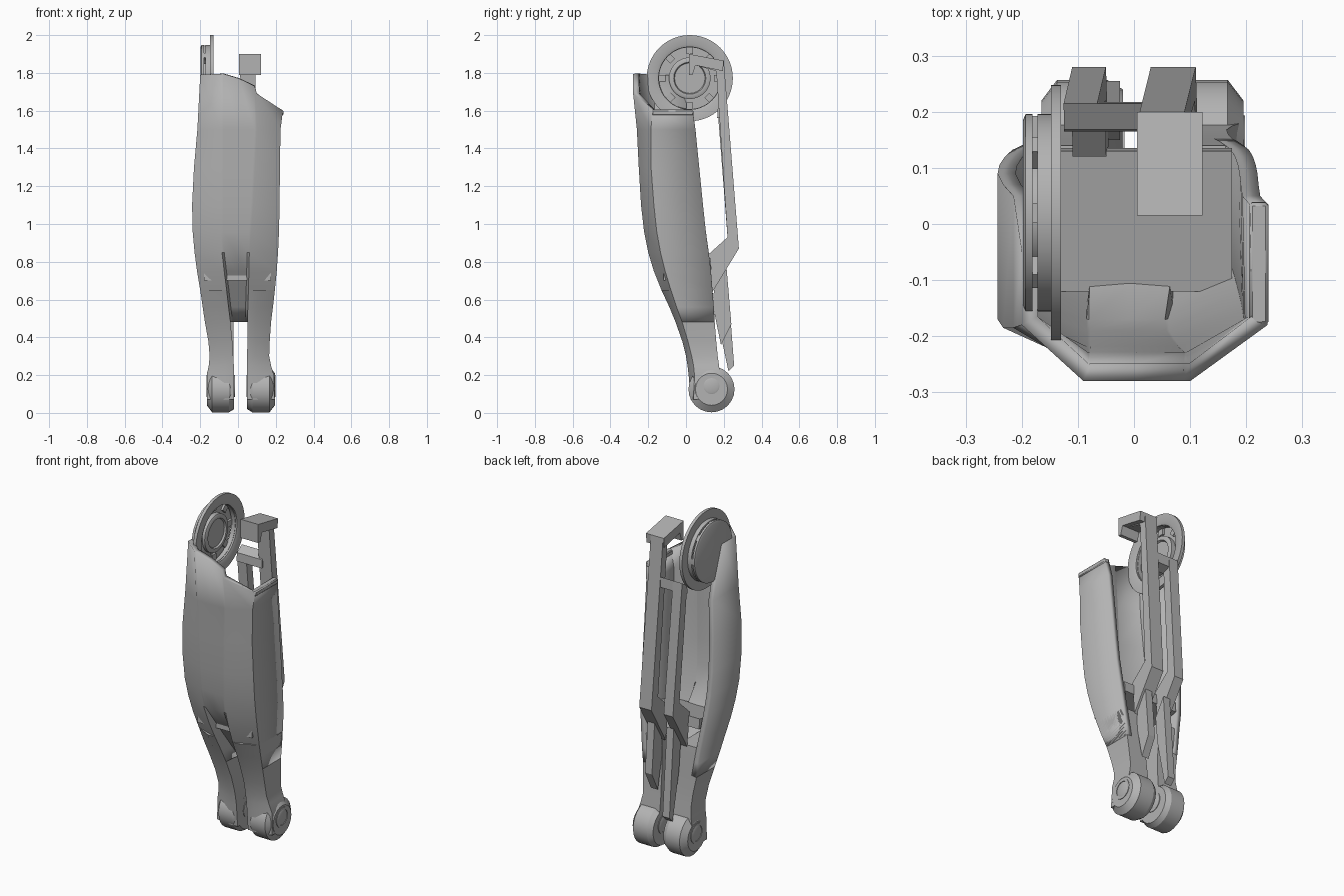
import bpy, bmesh, math
from mathutils import Matrix

if "Cube" in bpy.data.objects:
    bpy.data.objects.remove(bpy.data.objects["Cube"])

GREY = (0.45, 0.45, 0.45, 1)
grey = bpy.data.materials.new("mid_grey_metal")
grey.use_nodes = True
grey.diffuse_color = GREY
grey.node_tree.nodes["Principled BSDF"].inputs["Base Color"].default_value = GREY


def finish(name, bm, fix=True, smooth=30):
    if fix:
        bmesh.ops.recalc_face_normals(bm, faces=bm.faces)
    mesh = bpy.data.meshes.new(name)
    bm.to_mesh(mesh)
    bm.free()
    mesh.materials.append(grey)
    ob = bpy.data.objects.new(name, mesh)
    bpy.context.collection.objects.link(ob)
    bpy.ops.object.select_all(action='DESELECT')
    ob.select_set(True)
    bpy.context.view_layer.objects.active = ob
    bpy.ops.object.shade_smooth_by_angle(angle=math.radians(smooth))
    return ob


def loft(name, rings, closed, smooth=30):
    """Skin a stack of equal sections; closed ones are capped."""
    bm = bmesh.new()
    rows = [[bm.verts.new(p) for p in ring] for ring in rings]
    n = len(rows[0])
    for a, b in zip(rows, rows[1:]):
        for i in range(n if closed else n - 1):
            j = (i + 1) % n
            bm.faces.new((a[i], b[i], b[j], a[j]))
    if closed:
        bm.faces.new(rows[0])
        bm.faces.new(rows[-1])
    return finish(name, bm, closed, smooth)


def prism(name, profile, x0, x1, drift=0.0):
    """Extrude a (y, z) outline along x, leaning sideways with height."""
    rings = [[(x + drift * (1.87 - z), y, z) for y, z in profile] for x in (x0, x1)]
    return loft(name, rings, True)


def lathe(name, profile, y, z, steps=48):
    """Spin a closed (x, radius) outline around an axis along x."""
    bm = bmesh.new()
    rings = []
    for k in range(steps):
        a = math.tau * k / steps
        rings.append([bm.verts.new((x, y + r * math.cos(a), z + r * math.sin(a)))
                      for x, r in profile])
    n = len(profile)
    for k in range(steps):
        a, b = rings[k], rings[(k + 1) % steps]
        for i in range(n):
            j = (i + 1) % n
            bm.faces.new((a[i], b[i], b[j], a[j]))
    bmesh.ops.remove_doubles(bm, verts=bm.verts, dist=1e-5)
    return finish(name, bm)


# Height, left x, right x, front y, corner y, back y, left ridge, right ridge, groove
ROWS = [
    (1.80, -.20, .238, -.28, -.18, .035, -.09, .10, 0),
    (1.50, -.215, .225, -.26, -.185, .05, -.09, .10, 0),
    (1.30, -.233, .222, -.25, -.185, .07, -.09, .09, 0),
    (1.10, -.243, .22, -.238, -.17, .09, -.09, .08, 0),
    (0.96, -.24, .217, -.222, -.155, .105, -.09, .07, 0),
    (0.85, -.23, .212, -.20, -.135, .12, -.085, .06, 0),
    (0.75, -.217, .205, -.17, -.11, .132, -.073, .058, .035),
    (0.65, -.20, .195, -.13, -.08, .14, -.06, .055, .06),
    (0.56, -.187, .185, -.088, -.05, .147, -.05, .052, .08),
    (0.48, -.175, .175, -.055, -.02, .152, -.04, .05, .10),
    (0.38, -.157, .168, -.02, .01, .16, -.03, .05, 0),
    (0.30, -.15, .165, 0, .03, .168, -.025, .048, 0),
    (0.25, -.155, .175, .008, .04, .175, -.022, .048, 0),
    (0.20, -.165, .19, .014, .045, .18, -.02, .048, 0),
    (0.07, -.165, .195, .025, .04, .15, -.02, .048, 0),
]
RIM = (1.79, 1.79, 1.795, 1.795, 1.77, 1.73, 1.69, 1.60, 1.60)

# Open-backed shin shell with a slanted top rim
rings = []
for r, (z, xl, xr, yf, yc, yb, gl, gr, g) in enumerate(ROWS[:10]):
    mid = (gl + gr) / 2
    left_back = -.05 if r == 0 else yb
    pts = [(xl, left_back), (xl, yc), (gl, yf), (gl + .012, yf + g), (mid, yf + g),
           (gr - .012, yf + g), (gr, yf), (xr, yc), (xr, yb)]
    rings.append([(x, y, RIM[i] if r == 0 else z) for i, (x, y) in enumerate(pts)])
shell = loft("shin_shell", rings, False, 35)
solid = shell.modifiers.new("wall", 'SOLIDIFY')
solid.thickness, solid.offset = 0.032, -1

# Two solid forks with ankle knuckles
for side in ("left", "right"):
    rings = []
    for z, xl, xr, yf, yc, yb, gl, gr, g in ROWS[7:]:
        outer, inner = (xr, gr) if side == "left" else (xl, gl)
        flat = inner + (outer - inner) * .35
        outline = [(outer, yb), (outer, yc), (flat, yf), (inner, yf), (inner, yb)]
        rings.append([(x, y, z) for x, y in outline])
    loft(side + "_fork", rings, True, 35)
    a, b, ra, rb = (.048, .195, .105, .085) if side == "left" else (-.165, -.02, .085, .105)
    lathe(side + "_ankle_knuckle", [(a, 0), (a, ra), (a + .028, .122), (b - .028, .122),
                                    (b, rb), (b, 0)], .135, .125, 24)
    for end, sign in ((a, -1), (b, 1)):
        back, out = end - sign * .01, end + sign * .003
        lathe(side + "_ankle_ring", [(back, .045), (out, .045), (out, .058),
                                     (back, .058)], .135, .142, 32)
        lathe(side + "_ankle_pin", [(back, 0), (out, 0), (out, .034),
                                    (end, .042), (back, .042)], .135, .142, 32)

# Knee wheel: flanged ring, back plate, hub and lugs
WY, WZ = .02, 1.772
lathe("wheel_flange", [(-.148, .165), (-.148, .228), (-.130, .228), (-.130, .18),
                       (-.136, .165)], WY, WZ, 64)
lathe("wheel_drum", [(-.172, .163), (-.172, .176), (-.146, .176), (-.146, .163)], WY, WZ, 64)
lathe("wheel_back_plate", [(-.198, 0), (-.198, .165), (-.193, .176), (-.181, .176),
                           (-.181, 0)], WY, WZ, 64)
lathe("wheel_hub", [(-.185, 0), (-.185, .11), (-.155, .11), (-.150, .10), (-.150, .085),
                    (-.160, .08), (-.160, 0)], WY, WZ, 48)
for k in range(8):
    ang = math.tau * k / 8
    bm = bmesh.new()
    bmesh.ops.create_cube(bm, size=1, matrix=Matrix.Translation(
        (-.176, WY + .15 * math.cos(ang), WZ + .15 * math.sin(ang)))
        @ Matrix.Rotation(ang, 4, 'X') @ Matrix.Diagonal((.016, .045, .035, 1)))
    finish("wheel_lug", bm)

# Rear frame: tall hooked strut, short strut and cross pieces
knee = [(.28, .87), (.14, .64), (.12, .84), (.22, .93)]
prism("tall_strut", [(.015, 1.9), (.2, 1.865)] + knee +
      [(.16, 1.81), (.05, 1.84), (.035, 1.79), (.015, 1.79)], .01, .09, .02)
prism("hook_cap", [(.015, 1.9), (.2, 1.865), (.195, 1.81), (.05, 1.84),
                   (.035, 1.79), (.015, 1.79)], .005, .122)
prism("short_strut", [(.168, 1.6), (.215, 1.64)] + knee, -.13, -.07, .02)
prism("strut_crossbar", [(.165, 1.56), (.168, 1.61), (.215, 1.64), (.217, 1.58)], -.125, .04)
prism("tall_strut_foot", [(.15, .66), (.215, .765), (.24, .47), (.185, .36), (.14, .58)],
      .055, .1)
prism("short_strut_foot", [(.15, .66), (.215, .765), (.255, .25), (.225, .22), (.165, .5)],
      -.07, -.025)
prism("inner_shelf", [(.13, .82), (.135, .76), (-.12, .70), (-.12, .76)], -.18, .175)

# Lip along the lower side of the top rim
lip = prism("side_rim_lip", [(-.18, 1.575), (-.18, 1.605), (.038, 1.605), (.04, 1.575)],
            .205, .24)
edge = lip.modifiers.new("edge_bevel", 'BEVEL')
edge.width, edge.segments = .006, 1
